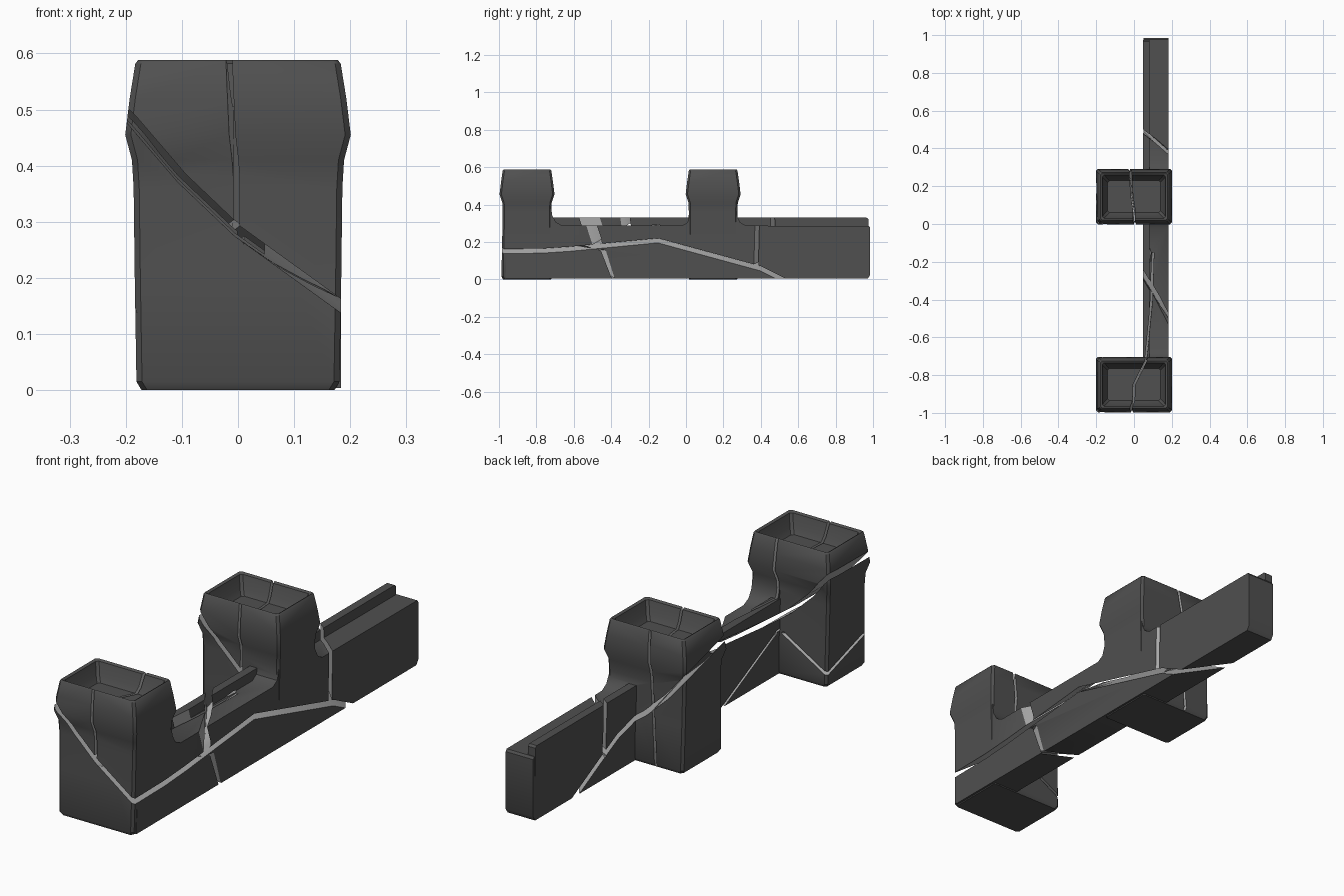
import bpy, bmesh
from mathutils import Vector

if "Cube" in bpy.data.objects:
    bpy.data.objects.remove(bpy.data.objects["Cube"])


def material(name, v):
    m = bpy.data.materials.new(name)
    m.diffuse_color = (v, v, v, 1)
    m.use_nodes = True
    m.node_tree.nodes["Principled BSDF"].inputs["Base Color"].default_value = m.diffuse_color
    return m


STONE = material("dark_stone", 0.08)
INNER = material("broken_stone", 0.4)


def add_object(name, bm, index=0):
    bmesh.ops.recalc_face_normals(bm, faces=bm.faces[:])
    for f in bm.faces:
        f.material_index = index
    me = bpy.data.meshes.new(name)
    bm.to_mesh(me)
    bm.free()
    me.materials.append(STONE)
    me.materials.append(INNER)
    ob = bpy.data.objects.new(name, me)
    bpy.context.collection.objects.link(ob)
    return ob


def boolean(target, tool, op):
    mod = target.modifiers.new("bool", 'BOOLEAN')
    mod.operation, mod.solver, mod.object = op, 'EXACT', tool
    bpy.context.view_layer.update()
    dg = bpy.context.evaluated_depsgraph_get()
    me = bpy.data.meshes.new_from_object(target.evaluated_get(dg))
    target.modifiers.clear()
    target.data = me
    bpy.data.objects.remove(tool)


def prism(name, profile, x0, x1):
    """Extrude a (y, z) profile along x."""
    bm = bmesh.new()
    a = [bm.verts.new((x0, y, z)) for y, z in profile]
    b = [bm.verts.new((x1, y, z)) for y, z in profile]
    n = len(a)
    bm.faces.new(a)
    bm.faces.new(b[::-1])
    for i in range(n):
        bm.faces.new((a[i], a[(i + 1) % n], b[(i + 1) % n], b[i]))
    return add_object(name, bm)


def tower(name, cy):
    """Loft chamfered rectangles: shaft, cornice, rim and sunken roof."""
    rings = [(0, .172, .128), (.015, .181, .137), (.2, .184, .133), (.36, .186, .130),
             (.41, .189, .132), (.455, .201, .147), (.52, .193, .139),
             (.582, .183, .130), (.588, .178, .125), (.582, .168, .115),
             (.53, .155, .100), (.505, .140, .085)]
    bm = bmesh.new()
    c, loops = .01, []
    for z, hx, hy in rings:
        pts = [(hx, -hy + c), (hx, hy - c), (hx - c, hy), (-hx + c, hy),
               (-hx, hy - c), (-hx, -hy + c), (-hx + c, -hy), (hx - c, -hy)]
        loops.append([bm.verts.new((x, cy + y, z)) for x, y in pts])
    for a, b in zip(loops, loops[1:]):
        for i in range(8):
            j = (i + 1) % 8
            bm.faces.new((a[i], a[j], b[j], b[i]))
    bm.faces.new(loops[0][::-1])
    bm.faces.new(loops[-1])
    return add_object(name, bm)


def sheet(points, faces, thick):
    """Thin solid used to cut one crack."""
    bm = bmesh.new()
    vs = [bm.verts.new(p) for p in points]
    for f in faces:
        bm.faces.new([vs[i] for i in f])
    bmesh.ops.triangulate(bm, faces=bm.faces[:])
    ob = add_object("crack_cutter", bm)
    mod = ob.modifiers.new("thickness", 'SOLIDIFY')
    mod.thickness, mod.offset = thick, 0
    bpy.context.view_layer.update()
    me = bpy.data.meshes.new_from_object(
        ob.evaluated_get(bpy.context.evaluated_depsgraph_get()))
    bpy.data.objects.remove(ob)
    bm = bmesh.new()
    bm.from_mesh(me)
    ob = add_object("crack_cutter", bm, 1)
    ob.hide_render = True
    return ob


def grid_faces(nx, ny):
    return [(r * nx + i, r * nx + i + 1, (r + 1) * nx + i + 1, (r + 1) * nx + i)
            for r in range(ny - 1) for i in range(nx - 1)]


def upright(low, high, thick):
    return sheet(low + high, grid_faces(len(low), 2), thick)


# Long wall, flowing up into the towers with small fillets
body = prism("ruined_wall", [
    (-.965, .004), (.972, .004), (.985, .025), (.985, .275), (.978, .285),
    (.32, .287), (.29, .305), (.272, .34), (.265, .39), (.03, .39),
    (.02, .34), (.008, .305), (-.02, .287), (-.66, .287), (-.695, .305),
    (-.715, .34), (-.722, .39), (-.95, .39)], .05, .1835)

# Parapet along the inner edge
parapet = prism("parapet", [(-.8, .2), (.975, .2), (.975, .322), (.965, .33), (-.8, .33)],
                .047, .083)
boolean(body, parapet, 'UNION')

# Two towers
for label, cy in (("front_tower", -.85), ("middle_tower", .145)):
    boolean(body, tower(label, cy), 'UNION')

# Main slanting fracture through the whole length
rise = [(.23, -.036), (.18, 0), (0, .13), (-.1, .225), (-.19, .33), (-.24, .38)]
run = [(-1.03, .152), (-.77, .155), (-.62, .165), (-.15, .21), (.4, .06), (.52, 0), (.75, -.12)]
main = [(x, y, h + g) for y, h in run for x, g in rise]
cutters = [sheet(main, grid_faces(len(rise), len(run)), .02)]

# Lower fracture under the front tower
lower = [(.05, -.7, .19), (-.23, -1.03, .135), (-.23, -.68, .02), (.04, -.27, -.02),
         (.2, -.35, -.02), (.2, -.41, .15), (0, -1.03, .28)]
cutters.append(sheet(lower, [(0, i, i + 1) for i in range(1, 6)], .013))

# Upright cracks: towers, then the wall
cutters.append(upright(
    [(-.004, -1.03, .28), (.002, -.85, .28), (.062, -.7, .25), (.092, -.4, .25), (.1, -.15, .265)],
    [(-.028, -1.03, .65), (0, -.85, .65), (.075, -.7, .65), (.095, -.4, .65), (.105, -.15, .65)],
    .011))
cutters.append(upright(
    [(.012, -.03, .29), (-.02, .15, .1), (-.06, .32, -.03)],
    [(.0, -.03, .65), (-.008, .15, .65), (-.02, .32, .65)], .011))
cutters.append(upright([(.03, .51, .1), (.2, .36, .062)],
                       [(.03, .5, .45), (.2, .37, .45)], .018))
cutters.append(upright([(.03, -.23, .28), (.2, -.50, .175)],
                       [(.03, -.25, .42), (.2, -.58, .42)], .026))
for cutter in cutters:
    boolean(body, cutter, 'DIFFERENCE')

# Break into separate fragments
bpy.ops.object.select_all(action='DESELECT')
body.select_set(True)
bpy.context.view_layer.objects.active = body
bpy.ops.object.mode_set(mode='EDIT')
bpy.ops.mesh.select_all(action='SELECT')
bpy.ops.mesh.separate(type='LOOSE')
bpy.ops.object.mode_set(mode='OBJECT')
pieces = [o for o in bpy.context.scene.objects if o.type == 'MESH']
for i, ob in enumerate(pieces):
    ob.name = f"wall_fragment_{i + 1}"
    ob.select_set(True)
bpy.ops.object.shade_smooth_by_angle(angle=0.6)
